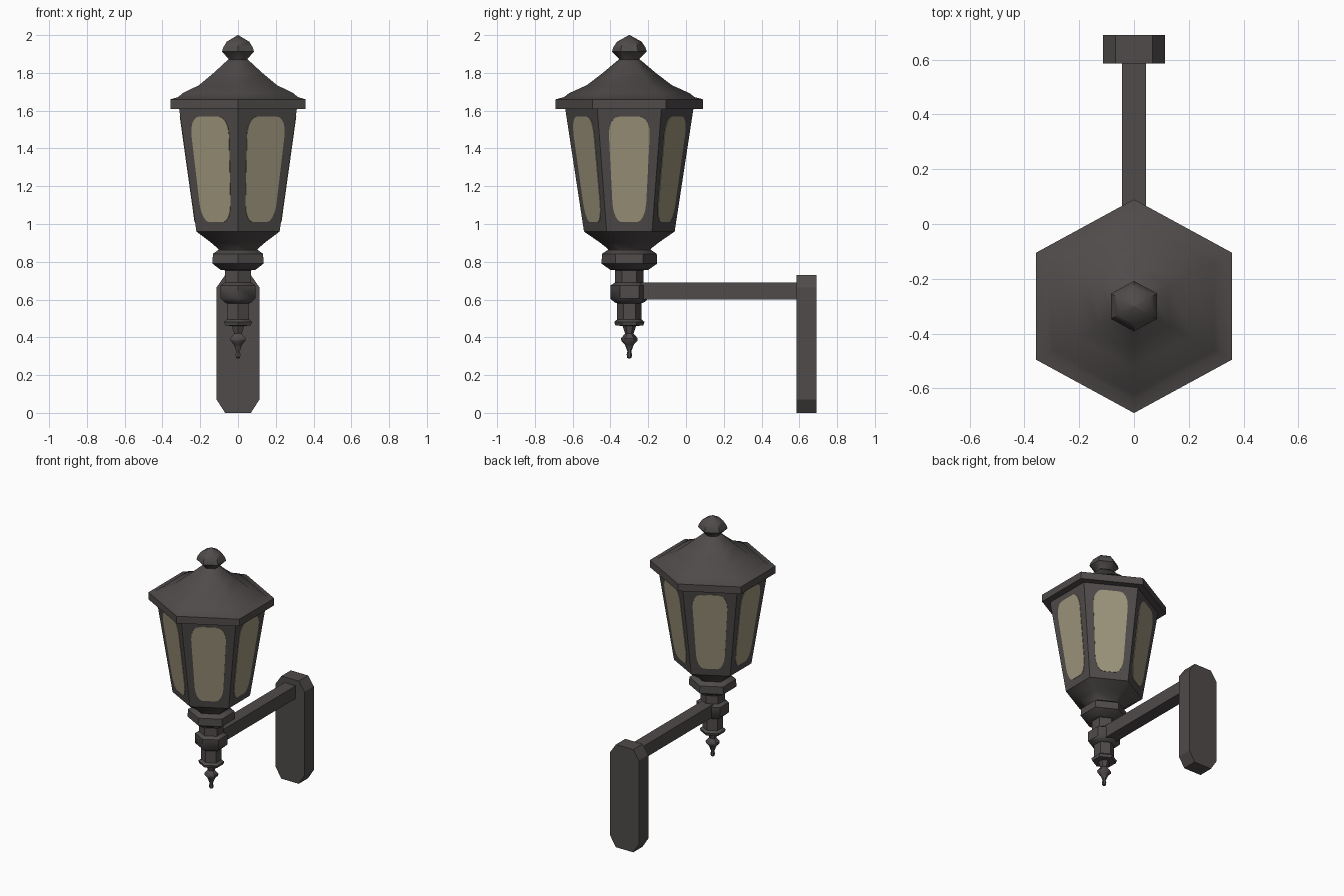
import bpy, bmesh, math
from mathutils import Vector

if "Cube" in bpy.data.objects:
    bpy.data.objects.remove(bpy.data.objects["Cube"])

CY = -0.30      # lantern axis
SX = 1.06       # lantern is slightly wider in x


def material(name, rgb):
    m = bpy.data.materials.new(name)
    m.diffuse_color = (*rgb, 1)
    m.use_nodes = True
    m.node_tree.nodes["Principled BSDF"].inputs["Base Color"].default_value = m.diffuse_color
    return m


metal = material("dark metal", (0.078, 0.070, 0.068))
glass = material("dull yellow glass", (0.34, 0.30, 0.20))


def finish(name, bm, mat, angle=None):
    bmesh.ops.recalc_face_normals(bm, faces=bm.faces[:])
    me = bpy.data.meshes.new(name)
    bm.to_mesh(me)
    bm.free()
    me.materials.append(mat)
    ob = bpy.data.objects.new(name, me)
    bpy.context.collection.objects.link(ob)
    if angle:
        bpy.ops.object.select_all(action='DESELECT')
        ob.select_set(True)
        bpy.context.view_layer.objects.active = ob
        bpy.ops.object.shade_smooth_by_angle(angle=math.radians(angle))
    return ob


def corner(i, r, z):
    a = math.radians(90 + 60 * i)
    return Vector((SX * r * math.cos(a), CY + r * math.sin(a), z))


def hex_lathe(name, profile, angle=45):
    """Six-sided turned part from (radius, height) pairs, capped at both ends."""
    bm = bmesh.new()
    rings = [[bm.verts.new(corner(i, r, z)) for i in range(6)] for r, z in profile]
    for a, b in zip(rings, rings[1:]):
        for i in range(6):
            j = (i + 1) % 6
            bm.faces.new((a[i], a[j], b[j], b[i]))
    bm.faces.new(rings[0])
    bm.faces.new(rings[-1])
    return finish(name, bm, metal, angle)


def prism(name, outline, y0, y1):
    """Extrude an x-z outline along y."""
    bm = bmesh.new()
    f = bm.faces.new([bm.verts.new((x, y0, z)) for x, z in outline])
    ext = bmesh.ops.extrude_face_region(bm, geom=[f])['geom']
    bmesh.ops.translate(bm, vec=(0, y1 - y0, 0),
                        verts=[v for v in ext if isinstance(v, bmesh.types.BMVert)])
    return finish(name, bm, metal)


# Top knob, roof, lantern body
hex_lathe("roof_knob", [(0.05, 1.85), (0.055, 1.875), (0.092, 1.912), (0.085, 1.935),
                        (0.065, 1.965), (0.002, 2.0)])
hex_lathe("roof", [(0.33, 1.61), (0.39, 1.61), (0.39, 1.66), (0.345, 1.672), (0.32, 1.692),
                   (0.225, 1.735), (0.14, 1.80), (0.075, 1.855), (0.05, 1.875)])
Z0, R0, Z1, R1 = 0.96, 0.24, 1.615, 0.34
hex_lathe("lantern_body", [(R0, Z0), (R1, Z1)])

# Base cup, collar, stem and drop finial
hex_lathe("lantern_cup", [(0.24, 0.96), (0.16, 0.905), (0.115, 0.87), (0.11, 0.855)])
hex_lathe("collar", [(0.11, 0.865), (0.145, 0.842), (0.147, 0.79), (0.10, 0.757), (0.075, 0.755)])
hex_lathe("stem", [(0.076, 0.76), (0.076, 0.69), (0.10, 0.675), (0.10, 0.605), (0.078, 0.585),
                   (0.064, 0.58), (0.064, 0.495), (0.08, 0.482), (0.074, 0.463), (0.036, 0.46)])
hex_lathe("drop_finial", [(0.036, 0.462), (0.022, 0.42), (0.044, 0.395), (0.042, 0.38),
                          (0.024, 0.362), (0.010, 0.325), (0.014, 0.31), (0.012, 0.292), (0.003, 0.287)])

# Glass panes: rounded outline in face coordinates, thin plates on each side
outline = []
for su, sv, start in ((1, 1, 0), (-1, 1, 90), (-1, -1, 180), (1, -1, 270)):
    for k in range(5):
        a = math.radians(start + 22.5 * k)
        outline.append((su * 0.33 + 0.35 * math.cos(a),
                        1.29 + sv * 0.18 + 0.10 * math.sin(a)))
bm = bmesh.new()
for i in range(6):
    a0, b0, a1 = corner(i, R0, Z0), corner(i + 1, R0, Z0), corner(i, R1, Z1)
    n = (b0 - a0).cross(a1 - a0).normalized()
    loops = []
    for off in (-0.003, 0.003):
        vs = []
        for u, z in outline:
            r = R0 + (R1 - R0) * (z - Z0) / (Z1 - Z0)
            p = corner(i, r, z).lerp(corner(i + 1, r, z), (u + 1) / 2)
            vs.append(bm.verts.new(p + n * off))
        loops.append(vs)
        bm.faces.new(vs)
    for k in range(len(outline)):
        j = (k + 1) % len(outline)
        bm.faces.new((loops[0][k], loops[0][j], loops[1][j], loops[1][k]))
finish("glass_panes", bm, glass)

# Bracket arm and wall plate
prism("bracket_arm", [(-0.044, 0.60), (0.044, 0.60), (0.044, 0.69), (-0.044, 0.69)], -0.26, 0.60)
half = [(0.068, 0), (0.113, 0.07), (0.113, 0.665), (0.068, 0.73)]
prism("wall_plate", half + [(-x, z) for x, z in reversed(half)], 0.585, 0.69)
